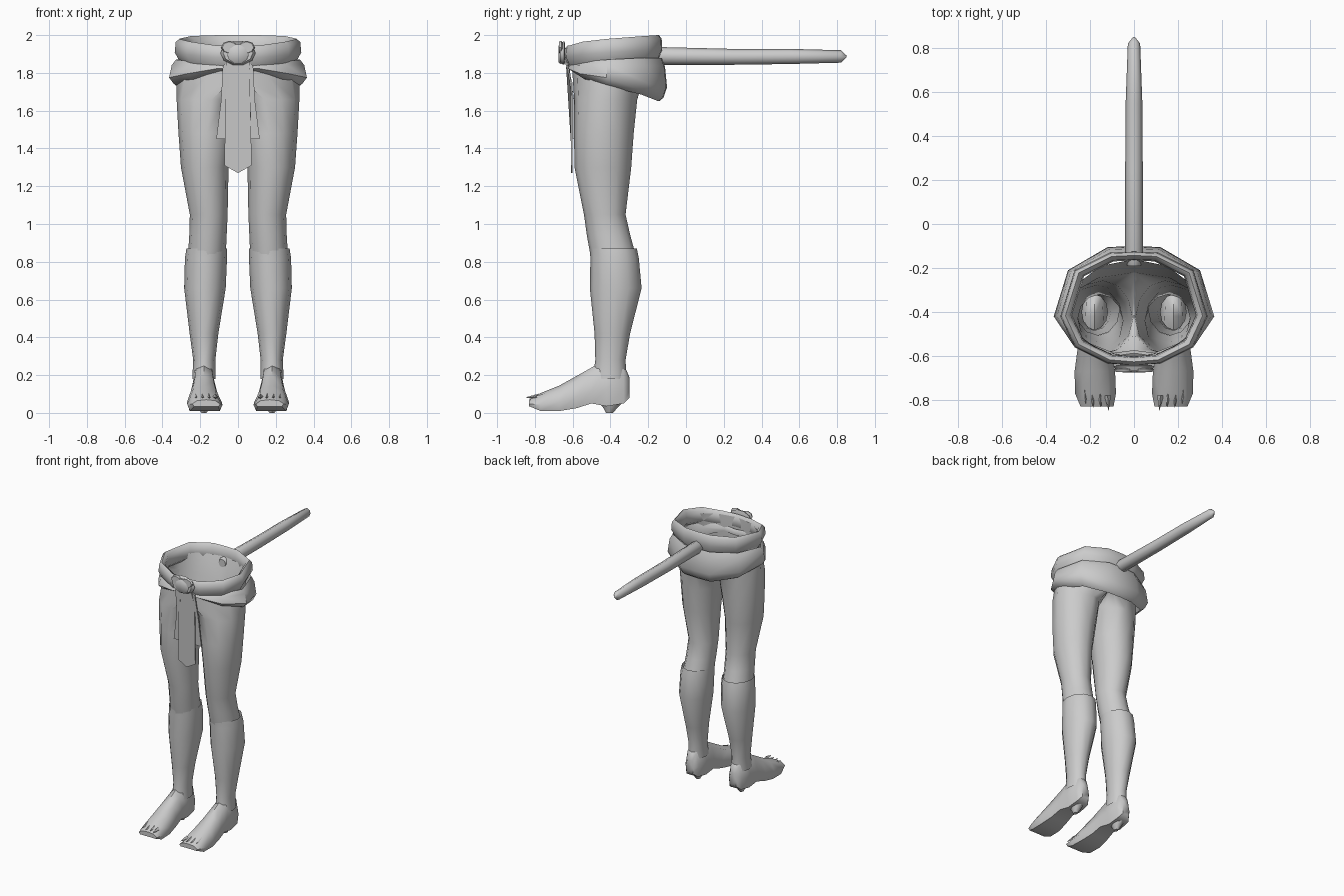
import bpy, bmesh, math
from mathutils import Vector

if "Cube" in bpy.data.objects:
    bpy.data.objects.remove(bpy.data.objects["Cube"])


def finish(name, bm, mirror=True, smooth=True):
    bmesh.ops.recalc_face_normals(bm, faces=bm.faces)
    me = bpy.data.meshes.new(name)
    bm.to_mesh(me)
    bm.free()
    ob = bpy.data.objects.new(name, me)
    bpy.context.collection.objects.link(ob)
    if mirror:
        ob.modifiers.new("mirror", "MIRROR").merge_threshold = 0.002
    if smooth:
        bpy.ops.object.select_all(action="DESELECT")
        ob.select_set(True)
        bpy.context.view_layer.objects.active = ob
        bpy.ops.object.shade_smooth_by_angle(angle=math.radians(50))
    return ob


def loft(bm, rings, cap_start=False, cap_end=False):
    rows = [[bm.verts.new(p) for p in r] for r in rings]
    n = len(rows[0])
    for a, b in zip(rows, rows[1:]):
        for i in range(n):
            j = (i + 1) % n
            bm.faces.new((a[i], a[j], b[j], b[i]))
    if cap_start:
        bm.faces.new(rows[0])
    if cap_end:
        bm.faces.new(rows[-1])


def leg_ring(z, cx, r_out, r_in, cy, ry, n=12):
    pts = []
    for i in range(n):
        a = math.tau * i / n
        c = math.cos(a)
        pts.append((cx + (r_out if c > 0 else r_in) * c, cy + ry * math.sin(a), z))
    return pts


# Hips and thighs: half hip rings open into each other across the centre
bm = bmesh.new()
loft(bm, [leg_ring(*r) for r in [
    (1.93, 0, .30, 0, -.385, .225), (1.78, 0, .325, 0, -.41, .19),
    (1.66, .14, .185, .132, -.425, .167), (1.48, .165, .15, .14, -.435, .158),
    (1.30, .175, .127, .125, -.44, .15), (1.05, .155, .10, .10, -.43, .11),
    (.94, .16, .098, .10, -.41, .115), (.83, .165, .10, .10, -.385, .12)]])
inner = [f for f in bm.faces if all(abs(v.co.x) < 1e-4 for v in f.verts)]
bmesh.ops.delete(bm, geom=inner, context="FACES")
finish("thighs", bm)

# Shins with a slightly wider top edge
bm = bmesh.new()
loft(bm, [leg_ring(*r) for r in [
    (.87, .166, .107, .107, -.385, .125), (.82, .168, .113, .11, -.378, .128),
    (.66, .175, .11, .11, -.372, .137), (.42, .18, .076, .076, -.39, .094),
    (.28, .18, .057, .06, -.40, .08), (.18, .18, .062, .062, -.405, .09)]])
finish("shins", bm)

# Feet: sections from heel to toe, flat on the sole
bm = bmesh.new()
rings = []
for y, top, bot, cx, w in [
        (-.30, .19, .08, .18, .03), (-.33, .26, .05, .18, .055),
        (-.42, .29, .035, .18, .062), (-.50, .24, .05, .18, .068),
        (-.58, .195, .025, .18, .078), (-.67, .145, .01, .178, .092),
        (-.77, .105, .01, .175, .093), (-.83, .07, .035, .168, .075)]:
    mid = bot + (top - bot) * .35
    rings.append([(cx + w * dx, y, z) for dx, z in [
        (0, top), (.65, top - (top - bot) * .15), (1, mid), (.85, bot),
        (-.85, bot), (-1, mid), (-.65, top - (top - bot) * .15)]])
loft(bm, rings, True, True)
finish("feet", bm)

# Heel spurs
bm = bmesh.new()
loft(bm, [leg_ring(.08, .18, .05, .05, -.395, .085, 8),
          leg_ring(.03, .18, .03, .03, -.40, .04, 8),
          leg_ring(0, .18, .014, .014, -.405, .018, 8)], cap_end=True)
finish("heel_spurs", bm)

# Toe claws
bm = bmesh.new()
for x, tip in [(.12, -.85), (.155, -.835), (.19, -.835), (.225, -.82)]:
    base = [bm.verts.new((x + .015 * math.cos(k * math.tau / 4), tip + .07,
                          .085 + .017 * math.sin(k * math.tau / 4))) for k in range(4)]
    point = bm.verts.new((x - .005, tip, .082))
    for k in range(4):
        bm.faces.new((base[k], base[(k + 1) % 4], point))
    bm.faces.new(base)
finish("claws", bm, smooth=False)


# Waist wraps: a padded section swept round half the waist, front to back
def wrap(name, stations, section):
    bm = bmesh.new()
    loft(bm, [[(x * s, -.38 + (y + .38) * s, bot + (top - bot) * t)
               for s, t in section] for x, y, top, bot in stations])
    finish(name, bm)


wrap("upper_wrap", [
    (0, -.645, 1.945, 1.84), (.12, -.635, 1.945, 1.84), (.27, -.56, 1.965, 1.85),
    (.335, -.42, 1.98, 1.86), (.27, -.21, 1.995, 1.87), (.11, -.13, 2.0, 1.87),
    (0, -.125, 2.0, 1.87)],
    [(.93, 1), (.985, .85), (1, .4), (.92, 0), (.84, .2), (.86, .85)])
wrap("lower_wrap", [
    (0, -.61, 1.85, 1.81), (.11, -.625, 1.85, 1.81), (.27, -.56, 1.86, 1.765),
    (.365, -.42, 1.87, 1.73), (.30, -.21, 1.88, 1.685), (.12, -.105, 1.88, 1.65),
    (0, -.10, 1.88, 1.65)],
    [(.90, 1), (.96, .8), (1, .32), (.93, .08), (.85, 0), (.84, .6)])

# Tail: eight sided rod with a pointed tip
bm = bmesh.new()
loft(bm, [[(rx * math.cos(k * math.tau / 8), y, z + rz * math.sin(k * math.tau / 8))
           for k in range(8)] for y, z, rx, rz in [
    (-.19, 1.89, .03, .03), (-.15, 1.89, .042, .047), (.25, 1.885, .04, .042),
    (.55, 1.887, .038, .04), (.82, 1.887, .028, .033), (.85, 1.887, .004, .005)]],
    True, True)
finish("tail", bm, mirror=False)

# Sash ends: thin hanging strips
def strip(name, outline, mirror):
    bm = bmesh.new()
    f = bm.faces.new([bm.verts.new(p) for p in outline])
    ext = bmesh.ops.extrude_face_region(bm, geom=[f])
    for v in ext["geom"]:
        if isinstance(v, bmesh.types.BMVert):
            v.co.y += .008
    finish(name, bm, mirror, False)


strip("sash_center", [(-.06, -.645, 1.87), (-.065, -.61, 1.75), (-.072, -.61, 1.31),
                      (0, -.61, 1.27), (.072, -.61, 1.31), (.065, -.61, 1.75),
                      (.06, -.645, 1.87)], False)
strip("sash_sides", [(.05, -.63, 1.86), (.08, -.63, 1.84), (.09, -.60, 1.65),
                     (.115, -.60, 1.45), (.06, -.60, 1.45), (.05, -.60, 1.65)], True)


# Knot: flat disc with a smaller rounded centre and two side folds
def disc(bm, cx, cz, rx, rz, y0, y1, n=10):
    loft(bm, [[(cx + rx * s * math.cos(k * math.tau / n), y,
                cz + rz * s * math.sin(k * math.tau / n)) for k in range(n)]
              for s, y in [(.8, y1), (1, y1 - .005), (.85, y0)]], True, True)


bm = bmesh.new()
disc(bm, 0, 1.905, .093, .066, -.668, -.64)
disc(bm, 0, 1.90, .06, .055, -.674, -.66)
for s in (-1, 1):
    disc(bm, s * .045, 1.935, .045, .035, -.673, -.655, 8)
finish("sash_knot", bm, mirror=False)
